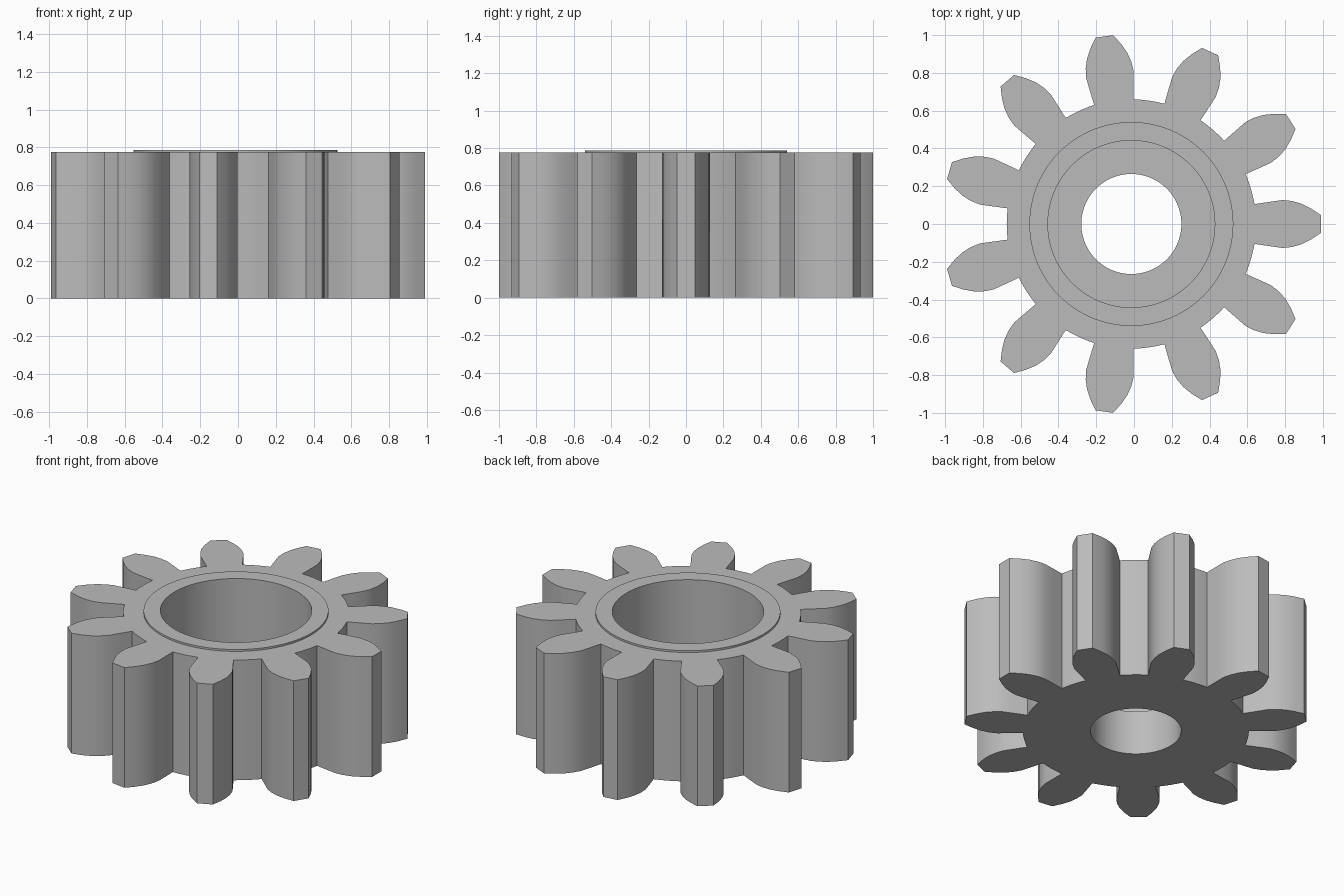
import bpy, bmesh, math

cube = bpy.data.objects.get("Cube")
if cube:
    bpy.data.objects.remove(cube, do_unlink=True)

TEETH = 11
HEIGHT = 0.775
COLLAR_TOP = 0.787
FLOOR = 0.285
CENTRE_X = -0.014
ROOT_R = 0.66
# Half tooth, from root to tip: distance from the axis, half width
FLANK = [(0.652, 0.105), (0.73, 0.117), (0.80, 0.127), (0.85, 0.122),
         (0.90, 0.108), (0.95, 0.083), (1.0035, 0.047)]


def material(name, rgb):
    mat = bpy.data.materials.new(name)
    mat.use_nodes = True
    mat.diffuse_color = (*rgb, 1)
    mat.node_tree.nodes["Principled BSDF"].inputs["Base Color"].default_value = (*rgb, 1)
    return mat


def gear_outline():
    """Toothed outline, counter-clockwise, with a round root between teeth."""
    points = []
    pitch = 2 * math.pi / TEETH
    tooth = [(r, -w) for r, w in FLANK] + [(r, w) for r, w in reversed(FLANK)]
    root_half = math.atan2(FLANK[0][1], FLANK[0][0])
    for i in range(TEETH):
        a = i * pitch
        points += [(x * math.cos(a) - y * math.sin(a),
                    x * math.sin(a) + y * math.cos(a)) for x, y in tooth]
        for k in range(1, 4):
            b = a + root_half + (pitch - 2 * root_half) * k / 4
            points.append((ROOT_R * math.cos(b), ROOT_R * math.sin(b)))
    return points


def circle(radius, sides=96):
    return [(radius * math.cos(2 * math.pi * i / sides),
             radius * math.sin(2 * math.pi * i / sides)) for i in range(sides)]


def add_loop(bm, points, z):
    verts = [bm.verts.new((x + CENTRE_X, y, z)) for x, y in points]
    edges = [bm.edges.new((v, verts[i - 1])) for i, v in enumerate(verts)]
    return verts, edges


def wall(bm, a, b):
    """Quads between two loops with equal point counts."""
    for i in range(len(a[0])):
        bm.faces.new((a[0][i - 1], a[0][i], b[0][i], b[0][i - 1]))


def cap(bm, outer, inner):
    """Flat face with a hole."""
    bmesh.ops.triangle_fill(bm, edges=outer[1] + inner[1], use_beauty=True)


bm = bmesh.new()
outline = gear_outline()
base = add_loop(bm, outline, 0)
top = add_loop(bm, outline, HEIGHT)
collar_foot = add_loop(bm, circle(0.54), HEIGHT)
collar_rim = add_loop(bm, circle(0.54), COLLAR_TOP)
mouth = add_loop(bm, circle(0.442), COLLAR_TOP)
recess = add_loop(bm, circle(0.442), FLOOR)
bore_top = add_loop(bm, circle(0.265), FLOOR)
bore_base = add_loop(bm, circle(0.265), 0)

# Teeth, raised collar, wide recess and narrow bore
wall(bm, base, top)
cap(bm, top, collar_foot)
wall(bm, collar_foot, collar_rim)
wall(bm, collar_rim, mouth)
wall(bm, mouth, recess)
wall(bm, recess, bore_top)
wall(bm, bore_top, bore_base)
cap(bm, base, bore_base)
bmesh.ops.recalc_face_normals(bm, faces=bm.faces[:])

mesh = bpy.data.meshes.new("pinion_gear")
bm.to_mesh(mesh)
bm.free()
mesh.materials.append(material("plain_grey", (0.5, 0.5, 0.5)))
gear = bpy.data.objects.new("pinion_gear", mesh)
bpy.context.collection.objects.link(gear)

bpy.ops.object.select_all(action='DESELECT')
gear.select_set(True)
bpy.context.view_layer.objects.active = gear
bpy.ops.object.shade_smooth_by_angle(angle=math.radians(30))
